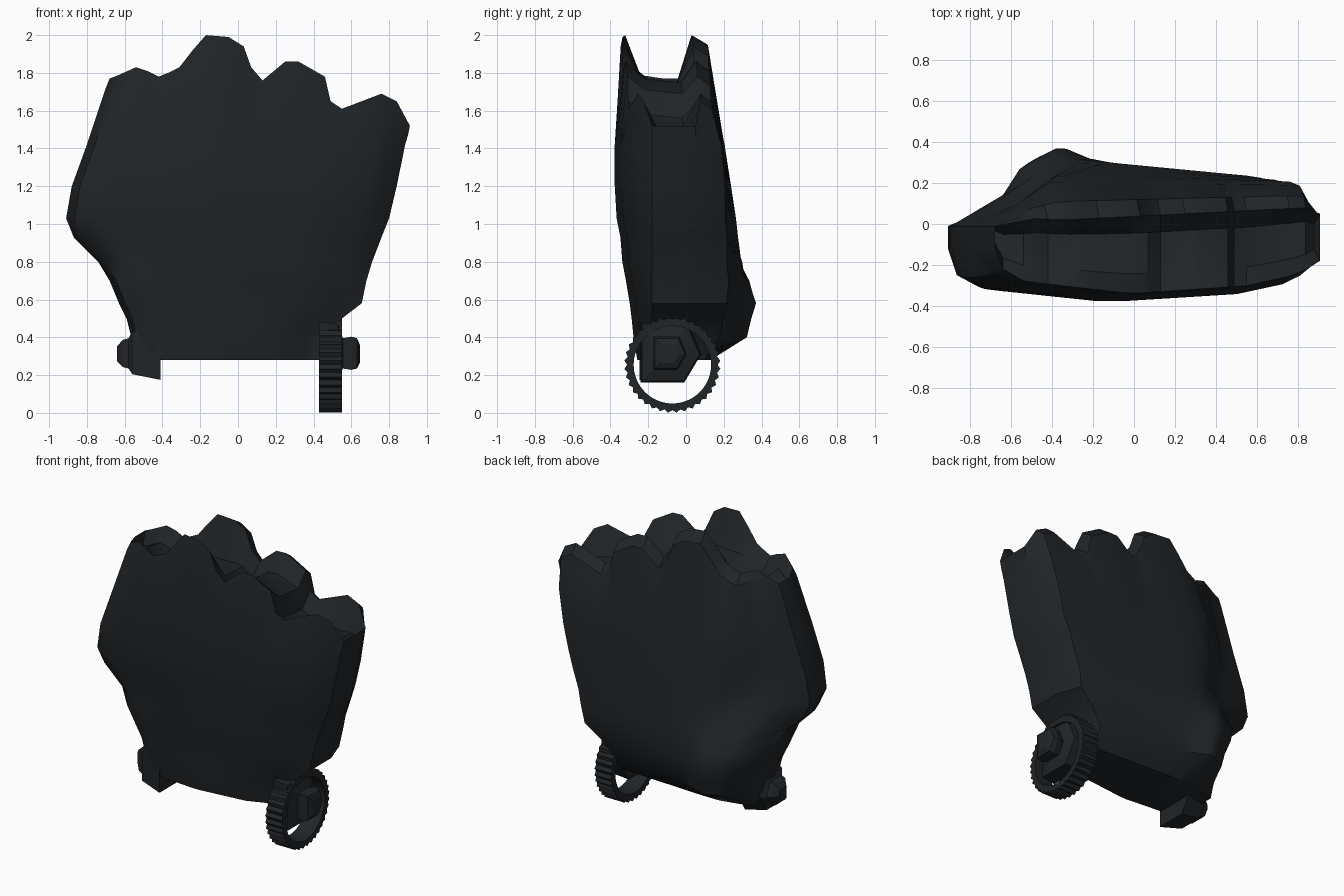
import bpy, bmesh, math

if "Cube" in bpy.data.objects:
    bpy.data.objects.remove(bpy.data.objects["Cube"])

mat = bpy.data.materials.new("dark_leather")
mat.diffuse_color = (0.015, 0.018, 0.021, 1)
mat.use_nodes = True
mat.node_tree.nodes["Principled BSDF"].inputs["Base Color"].default_value = mat.diffuse_color


def make(name, verts, faces, angle=35):
    me = bpy.data.meshes.new(name)
    me.from_pydata(verts, [], faces)
    bm = bmesh.new()
    bm.from_mesh(me)
    bmesh.ops.remove_doubles(bm, verts=bm.verts, dist=0.0005)
    bmesh.ops.recalc_face_normals(bm, faces=bm.faces)
    bm.to_mesh(me)
    bm.free()
    me.materials.append(mat)
    ob = bpy.data.objects.new(name, me)
    bpy.context.collection.objects.link(ob)
    bpy.ops.object.select_all(action='DESELECT')
    ob.select_set(True)
    bpy.context.view_layer.objects.active = ob
    bpy.ops.object.shade_smooth_by_angle(angle=math.radians(angle))
    return ob


def interp(pts, u):
    for (a, p), (b, q) in zip(pts, pts[1:]):
        if u <= b:
            return p + (q - p) * (u - a) / (b - a)
    return pts[-1][1]


# Glove body: knuckle outline along x (x, z)
rim = [(-.68, 1.77), (-.64, 1.785), (-.54, 1.83), (-.48, 1.81), (-.42, 1.78), (-.37, 1.80), (-.31, 1.83),
       (-.24, 1.92), (-.17, 2.0), (-.05, 1.99), (.03, 1.94), (.07, 1.83), (.13, 1.76), (.25, 1.86),
       (.32, 1.86), (.46, 1.78), (.49, 1.65), (.55, 1.61), (.76, 1.69), (.84, 1.65), (.91, 1.52)]
us = [(x + .68) / 1.59 for x, z in rim]
# Cross-sections: z, left, right, front y, back y at thumb / palm / little finger, start of the palm.
# A z of zero or less is measured down from the knuckle outline.
sections = [(.28, -.54, .43, -.26, .13, .13, .10, .25),
            (.40, -.565, .46, -.28, .33, .27, .18, .25),
            (.50, -.59, .55, -.29, .355, .29, .20, .25),
            (.58, -.63, .655, -.30, .38, .31, .22, .25),
            (.70, -.68, .68, -.32, .34, .31, .23, .25),
            (.80, -.74, .71, -.34, .28, .30, .22, .25),
            (.93, -.87, .76, -.35, .17, .28, .22, .26),
            (1.03, -.91, .80, -.37, .10, .27, .21, .25),
            (1.20, -.88, .84, -.38, .07, .24, .21, .20),
            (1.42, -.80, .885, -.38, .06, .205, .19, .14),
            (-.05, -.70, .90, -.35, .06, .11, .14, .12),
            (0, -.68, .91, -.34, .03, .02, .08, .12)]


def front_y(u, yf, low):
    return interp([(0, -.12), (.025, yf + (.07 if low else .12)), (.09, yf + (.03 if low else .06)),
                   (.42, yf), (.8, yf + .04), (.94, yf + .1), (1, -.18)], u)


def back_y(u, l, m, r, t, low):
    return interp([(0, .08 if low else -.01), (.09, l * (.8 if low else .55)), (t - .04, l), (t + .09, m),
                   (.955, r), (1, .05)], u)


verts, faces, n = [], [], len(us)
for z, xl, xr, yf, bl, bm_, br, t in sections:
    low = 0 < z < .75
    zs = [z if z > 0 else h + z for _, h in rim]
    front = [(xl + (xr - xl) * u, front_y(u, yf, low), h) for u, h in zip(us, zs)]
    back = [(xl + (xr - xl) * u, back_y(u, bl, bm_, br, t, low), h) for u, h in zip(us, zs)]
    verts += front + back[::-1]
R = 2 * n
for k in range(len(sections) - 1):
    for i in range(R):
        j = (i + 1) % R
        faces.append((k * R + i, k * R + j, (k + 1) * R + j, (k + 1) * R + i))
# wrist closing
for i in range(n - 1):
    faces.append((i, i + 1, R - 2 - i, R - 1 - i))
# recessed finger openings between the front and back rims, deeper at the little finger
top = (len(sections) - 1) * R
base = len(verts)
for i in range(n):
    x, y0, z = verts[top + i]
    y1 = verts[top + R - 1 - i][1]
    floor = 1.50 if .7 < x < .9 else min(z - .07, 1.77)
    x = min(x, .88)
    verts += [(x, y0 + .25 * (y1 - y0), floor), (x, y0 + .78 * (y1 - y0), floor - .02)]
for i in range(n - 1):
    a, b = base + 2 * i, base + 2 * i + 2
    faces += [(top + i, top + i + 1, b, a), (a, b, b + 1, a + 1),
              (a + 1, b + 1, top + R - 2 - i, top + R - 1 - i)]
for i in (0, n - 1):
    q = base + 2 * i
    faces.append((top + i, q, q + 1, top + R - 1 - i))
make("glove_body", verts, faces)

# Ribbed wrist ring
N, cy, cz = 72, -.072, .255
verts, faces = [], []
for i in range(N):
    a = 2 * math.pi * i / N
    ro = .255 if i % 2 else .240
    for x, r in ((.43, .205), (.43, ro), (.55, ro), (.55, .205)):
        verts.append((x, cy + r * math.cos(a), cz + r * math.sin(a)))
for i in range(N):
    j = (i + 1) % N
    for k in range(4):
        m = (k + 1) % 4
        faces.append((4 * i + k, 4 * i + m, 4 * j + m, 4 * j + k))
make("ribbed_ring", verts, faces, 20)


# Strap ends at the wrist: lofted polygons along x, each ring (x, scale)
def strap_end(name, profile, rings, cy, cz):
    m = len(profile)
    v = [(x, cy + s * y, cz + s * z) for x, s in rings for y, z in profile]
    f = [tuple(range(m)), tuple(range(len(v) - m, len(v)))]
    for k in range(len(rings) - 1):
        for i in range(m):
            j = (i + 1) % m
            f.append((k * m + i, k * m + j, (k + 1) * m + j, (k + 1) * m + i))
    make(name, v, f, 20)


pent = [(-.15, -.15), (.08, -.15), (.17, .0), (.10, .17), (-.15, .17)]
strap_end("right_strap_end", pent, [(.43, 1.0), (.53, .95), (.555, .5), (.60, .55), (.63, .5), (.645, .3)],
          -.09, .31)
strap_end("left_strap_end", pent, [(-.41, .9), (-.56, .7), (-.58, .5), (-.61, .45), (-.64, .25)], -.11, .31)
